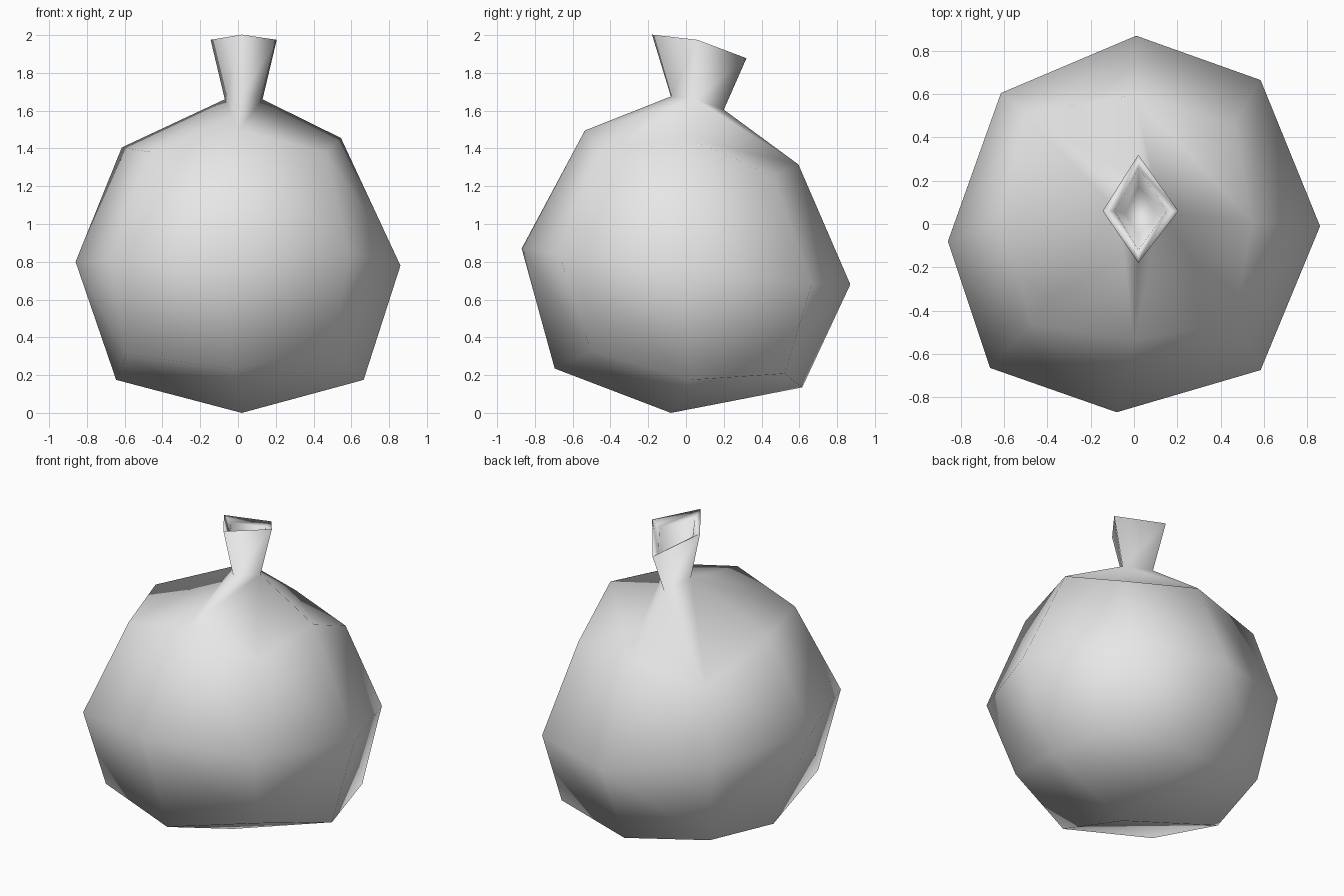
import bpy
import bmesh
from mathutils import Vector

default_cube = bpy.data.objects.get("Cube")
if default_cube:
    bpy.data.objects.remove(default_cube, do_unlink=True)

RADIUS, CENTRE = 0.87, Vector((0, 0, 0.79))

# Hand-shaped dents of the round body, keyed by side:
# L/R = -x/+x, F/B = -y/+y, D/U = down/up
NUDGES = {
    "RBU": (-.04, -.04, -.04), "LBU": (0, .01, -.07),
    "RFU": (-.04, .04, .09), "LFU": (.03, .04, .09),
    "LFD": (-.09, -.03, .02), "RBD": (.04, .02, -.08),
    "LBD": (-.03, .01, -.06), "RFD": (0, 0, .04),
    "RB": (-.03, .05, -.11), "LB": (0, -.01, -.01),
    "RF": (-.03, -.06, .06), "LF": (-.05, -.05, .02),
    "RU": (-.07, .01, .05), "LU": (0, .02, 0),
    "BU": (0, -.02, -.09), "FU": (0, .08, .09),
    "RD": (.05, .03, 0), "LD": (-.03, .01, 0),
    "BD": (.02, 0, -.04), "FD": (-.03, -.08, .06),
    "R": (-.01, -.01, -.01), "L": (.01, -.08, .01),
    "B": (.01, 0, -.11), "F": (-.08, 0, .08),
    "D": (.02, -.08, .08),
}


def side_key(co):
    """Name a lattice point by the sides it lies on."""
    pairs = zip(co, ("LR", "FB", "DU"))
    return "".join(p[c > 0] for c, p in pairs if abs(c) > 0.1)


def shape_ring(face, centre, rx, ry, lift):
    """Set a four-sided ring to a diamond that slopes down to the back."""
    mid = face.calc_center_median()
    for v in face.verts:
        d = v.co - mid
        if abs(d.x) > abs(d.y):
            offset = Vector((rx if d.x > 0 else -rx, -0.01, lift))
        else:
            y = ry if d.y > 0 else -ry
            offset = Vector((-0.01, y, -0.25 * y))
        v.co = Vector(centre) + offset


# Body: subdivided cube rounded to a ball, then dented
bm = bmesh.new()
bmesh.ops.create_cube(bm, size=2)
bmesh.ops.subdivide_edges(bm, edges=bm.edges[:], cuts=1, use_grid_fill=True)
top = None
for v in bm.verts:
    key = side_key(v.co)
    if key == "U":
        top = v
    v.co = v.co.normalized() * RADIUS + CENTRE + Vector(NUDGES.get(key, (0, 0, 0)))

# Neck: open the top point into a diamond, then carry it up and inside
bmesh.ops.bevel(bm, geom=[top], offset=0.14, segments=1, affect='VERTICES')
cap = max(bm.faces, key=lambda f: f.calc_center_median().z)
rings = [
    ((.03, .06, 1.64), .10, .14, .02),    # base
    ((.03, .07, 1.94), .175, .25, .035),  # rim
    ((.03, .07, 1.91), .12, .19, .03),    # inner lip
    ((.03, .06, 1.68), .07, .11, .01),    # floor
]
for i, ring in enumerate(rings):
    if i:
        bmesh.ops.inset_individual(bm, faces=[cap], thickness=0.02)
    shape_ring(cap, *ring)

bmesh.ops.recalc_face_normals(bm, faces=bm.faces[:])
for f in bm.faces:
    f.smooth = True

mesh = bpy.data.meshes.new("round_flask")
bm.to_mesh(mesh)
bm.free()
flask = bpy.data.objects.new("round_flask", mesh)
bpy.context.collection.objects.link(flask)

# Single plain colour
grey = bpy.data.materials.new("light_grey")
grey.use_nodes = True
colour = (0.8, 0.8, 0.8, 1)
grey.diffuse_color = colour
grey.node_tree.nodes["Principled BSDF"].inputs["Base Color"].default_value = colour
mesh.materials.append(grey)
